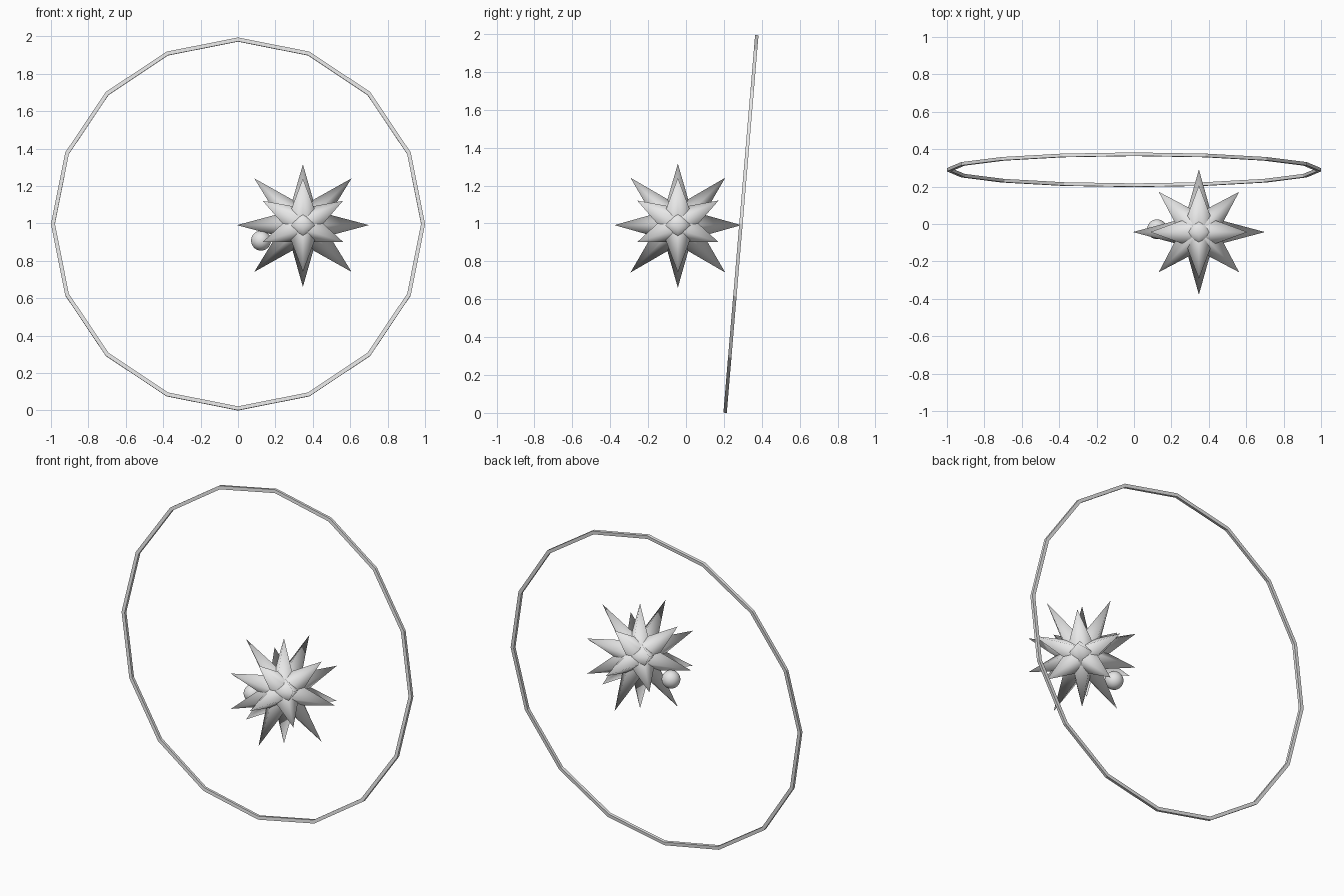
import bpy, bmesh, math
from mathutils import Vector

if "Cube" in bpy.data.objects:
    bpy.data.objects.remove(bpy.data.objects["Cube"])

grey = bpy.data.materials.new("light grey")
grey.diffuse_color = (0.8, 0.8, 0.8, 1)
grey.use_nodes = True
grey.node_tree.nodes["Principled BSDF"].inputs["Base Color"].default_value = grey.diffuse_color


def finish(name, bm, loc=(0, 0, 0), rot=(0, 0, 0), smooth=False):
    for f in bm.faces:
        f.smooth = smooth
    me = bpy.data.meshes.new(name)
    bm.to_mesh(me)
    bm.free()
    me.materials.append(grey)
    ob = bpy.data.objects.new(name, me)
    ob.location, ob.rotation_euler = loc, rot
    bpy.context.collection.objects.link(ob)
    return ob


# Thin sixteen-sided hoop with a rectangular section, leaning back
bm = bmesh.new()
SIDES = 16
section = [(0.979, -0.009), (1.0, -0.009), (1.0, 0.009), (0.979, 0.009)]
rings = []
for i in range(SIDES):
    a = 2 * math.pi * i / SIDES
    rings.append([bm.verts.new((r * math.cos(a), y, r * math.sin(a))) for r, y in section])
for i in range(SIDES):
    a, b = rings[i], rings[(i + 1) % SIDES]
    for k in range(4):
        m = (k + 1) % 4
        bm.faces.new((a[k], a[m], b[m], b[k]))
bmesh.ops.recalc_face_normals(bm, faces=bm.faces)
finish("hoop", bm, (0, 0.29, 0.997), (-math.radians(4.8), 0, 0))

# Spike tips relative to the star centre
tips = [(0.353, 0, 0), (-0.353, 0, 0), (0, 0.335, 0), (0, -0.335, 0),
        (0, 0, 0.325), (0, 0, -0.33)]
for s in (-1, 1):
    for z in (-0.25, 0.25):
        tips += [(s * 0.26, 0, z), (0, s * 0.25, z)]
    for t in (-1, 1):
        tips += [(s * 0.215, t * 0.215, 0.13), (s * 0.215, t * 0.215, -0.09)]

# Star made of softly shaded four-sided spikes growing out of a round core
bm = bmesh.new()
for tip in tips:
    d = Vector(tip)
    n = d.normalized()
    u = Vector((0, 0, 1)).cross(n)
    u = u.normalized() if u.length > 0.01 else Vector((1, 0, 0))
    v = n.cross(u)
    apex = bm.verts.new(d)
    base = [bm.verts.new(w * 0.094) for w in (u, v, -u, -v)]
    for k in range(4):
        bm.faces.new((base[k], base[(k + 1) % 4], apex))
bmesh.ops.create_icosphere(bm, subdivisions=2, radius=0.1)
finish("spiked_star", bm, (0.347, -0.043, 0.991), smooth=True)

# Small ball beside the star
bm = bmesh.new()
bmesh.ops.create_uvsphere(bm, u_segments=32, v_segments=16, radius=0.053)
finish("small_ball", bm, (0.123, -0.028, 0.908), smooth=True)
